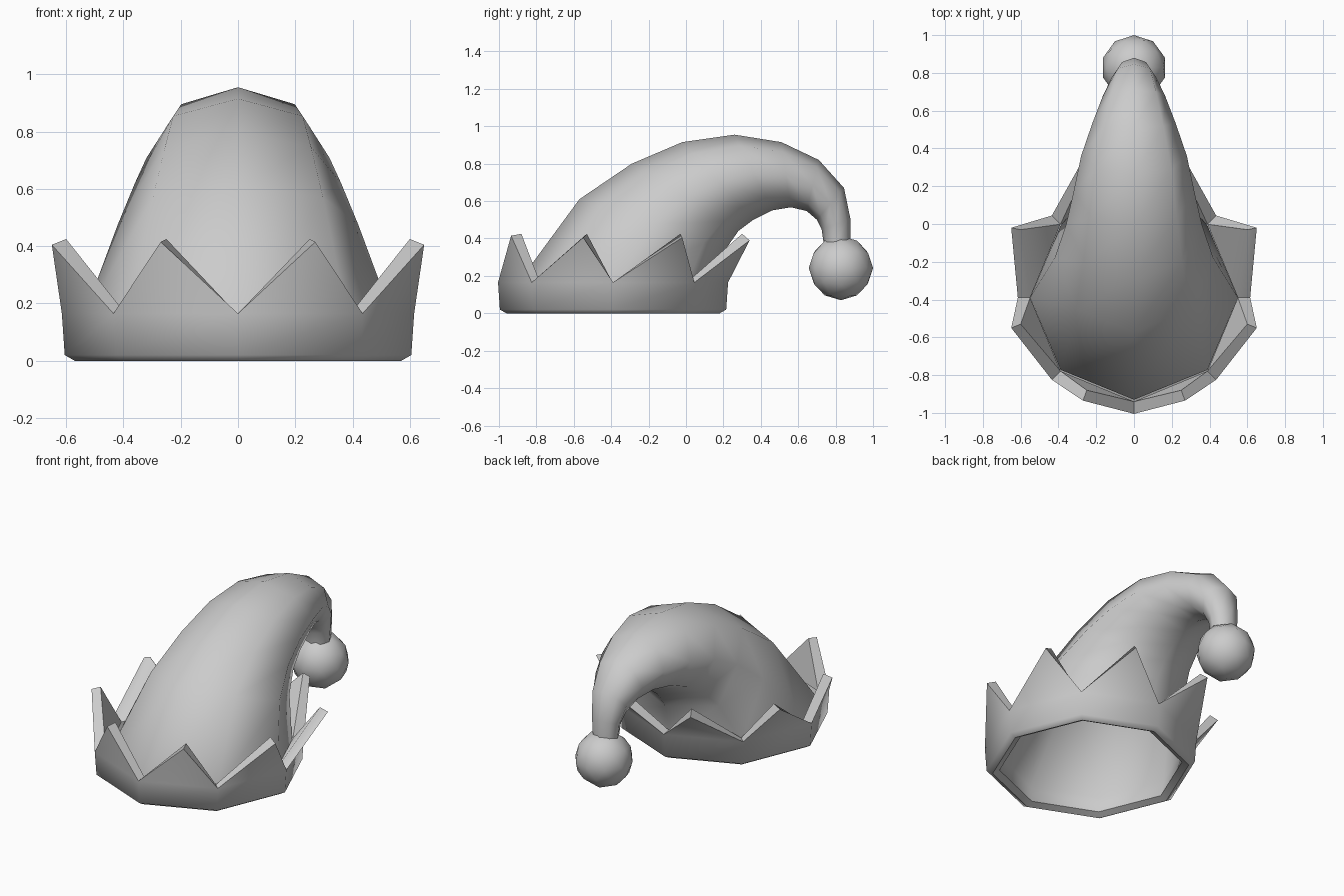
import bpy, bmesh, math
from mathutils import Vector

if "Cube" in bpy.data.objects:
    bpy.data.objects.remove(bpy.data.objects["Cube"])

N = 8
CY = -0.39  # centre of the head opening


def finish(bm, name, angle):
    bmesh.ops.recalc_face_normals(bm, faces=bm.faces)
    me = bpy.data.meshes.new(name)
    bm.to_mesh(me)
    bm.free()
    ob = bpy.data.objects.new(name, me)
    bpy.context.collection.objects.link(ob)
    bpy.ops.object.select_all(action='DESELECT')
    ob.select_set(True)
    bpy.context.view_layer.objects.active = ob
    bpy.ops.object.shade_smooth_by_angle(angle=math.radians(angle))
    return ob


def ring(bm, front, back, half_width):
    """Eight-sided section spanning two (y, z) points on the centre plane."""
    f, b = Vector((0, *front)), Vector((0, *back))
    c, d = (f + b) / 2, (f - b) / 2
    return [bm.verts.new(c + d * math.cos(a) + Vector((half_width * math.sin(a), 0, 0)))
            for a in (2 * math.pi * i / N for i in range(N))]


def bridge(bm, a, b):
    for i in range(N):
        j = (i + 1) % N
        bm.faces.new((a[i], a[j], b[j], b[i]))


# Drooping cone: open at the head, closed inside the bobble
sections = [
    ((-.92, .02), (.14, .02), .53),
    ((-.93, .12), (.15, .13), .55),
    ((-.57, .61), (.21, .34), .42),
    ((-.29, .80), (.28, .44), .36),
    ((-.02, .915), (.36, .50), .32),
    ((.26, .955), (.46, .55), .28),
    ((.51, .915), (.56, .567), .22),
    ((.71, .82), (.645, .547), .165),
    ((.845, .67), (.70, .50), .12),
    ((.88, .50), (.725, .45), .09),
    ((.88, .38), (.735, .38), .08),
]
bm = bmesh.new()
rings = [ring(bm, *s) for s in sections]
for a, b in zip(rings, rings[1:]):
    bridge(bm, a, b)
bm.faces.new(rings[-1])
finish(bm, "hat_cone", 60)

# Zigzag brim: octagonal band with eight flared points
bm = bmesh.new()
profile = [(.53, .02), (.57, 0), (.605, .02), (.615, .165)]
rings = [ring(bm, (CY - r, z), (CY + r, z), r) for r, z in profile]
for a, b in zip(rings, rings[1:]):
    bridge(bm, a, b)
outer = rings[-1]
inner = ring(bm, (CY - .55, .16), (CY + .55, .16), .55)
# (outer tip, inner tip) running from front to back on the right side
tips = [((.27, -.935, .415), (.25, -.88, .425)),
        ((.65, -.55, .405), (.60, -.53, .425)),
        ((.65, -.02, .405), (.60, -.03, .425)),
        ((.27, .34, .39), (.25, .30, .425))]
tips += [tuple((-x, y, z) for x, y, z in pair) for pair in reversed(tips)]
for i, (to, ti) in enumerate(tips):
    j = (i + 1) % N
    o, n = bm.verts.new(to), bm.verts.new(ti)
    bm.faces.new((outer[i], outer[j], o))
    bm.faces.new((inner[j], inner[i], n))
    bm.faces.new((outer[i], o, n, inner[i]))
    bm.faces.new((o, outer[j], inner[j], n))
finish(bm, "zigzag_brim", 60)

# Bobble at the tip
bm = bmesh.new()
bmesh.ops.create_icosphere(bm, subdivisions=2, radius=.172)
bmesh.ops.translate(bm, verts=bm.verts, vec=(0, .828, .242))
finish(bm, "bobble", 60)
